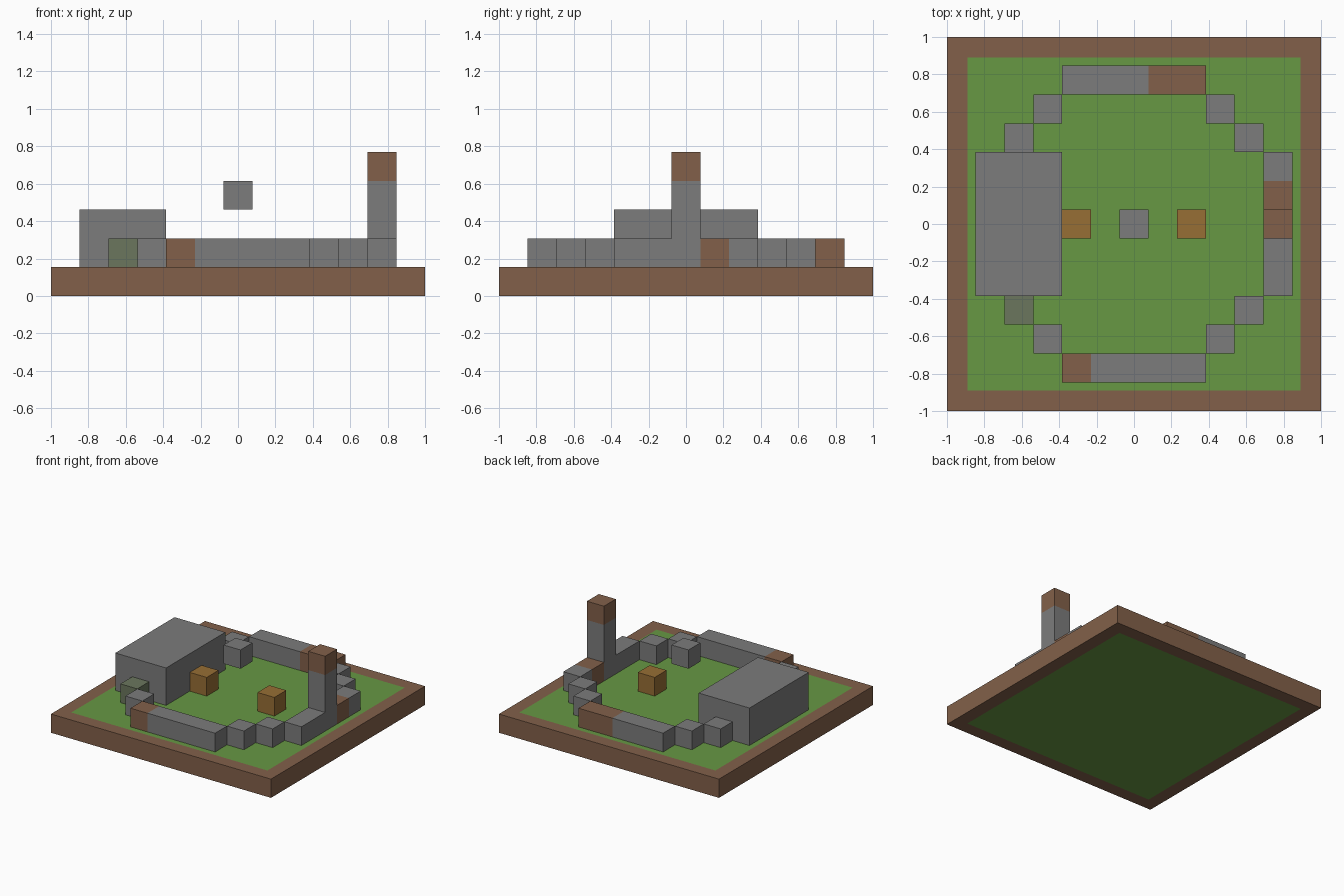
import bpy, bmesh
from mathutils import Vector

cube = bpy.data.objects.get("Cube")
if cube:
    bpy.data.objects.remove(cube)

CELL = 2 / 13  # the model sits on a 13 x 13 block grid


def material(name, rgb):
    m = bpy.data.materials.new(name)
    m.use_nodes = True
    m.diffuse_color = (*rgb, 1)
    bsdf = next(n for n in m.node_tree.nodes if n.type == 'BSDF_PRINCIPLED')
    bsdf.inputs["Base Color"].default_value = (*rgb, 1)
    return m


STONE = material("grey stone", (0.20, 0.20, 0.20))
EARTH = material("brown earth", (0.225, 0.118, 0.068))
GRASS = material("green grass", (0.136, 0.315, 0.057))
WOOD = material("orange wood", (0.31, 0.157, 0.035))
MOSS = material("mossy stone", (0.145, 0.18, 0.11))


def finish(bm, name, mats):
    mesh = bpy.data.meshes.new(name)
    bm.to_mesh(mesh)
    bm.free()
    for m in mats:
        mesh.materials.append(m)
    obj = bpy.data.objects.new(name, mesh)
    bpy.context.collection.objects.link(obj)


def box_mesh(lo, hi):
    """Box filling whole blocks from lo to hi; layer 0 rests on the ground."""
    a = Vector((lo[0] - .5, lo[1] - .5, lo[2])) * CELL
    b = Vector((hi[0] + .5, hi[1] + .5, hi[2] + 1)) * CELL
    bm = bmesh.new()
    bmesh.ops.create_cube(bm, size=1)
    for v in bm.verts:
        v.co = Vector([(a[i] + b[i]) / 2 + v.co[i] * (b[i] - a[i]) for i in range(3)])
    return bm


def blocks(name, lo, hi=None, mat=STONE, cut=None):
    """Solid run of blocks; cut = (axis, grid position, side) paints one end earth."""
    bm = box_mesh(lo, hi or lo)
    if cut:
        axis, pos, side = cut
        no = Vector((0, 0, 0))
        no[axis] = side
        point = Vector((0, 0, 0))
        point[axis] = pos * CELL
        bmesh.ops.bisect_plane(bm, geom=bm.verts[:] + bm.edges[:] + bm.faces[:],
                               plane_co=point, plane_no=no)
        for f in bm.faces:
            if (f.calc_center_median() - point).dot(no) > 0.001:
                f.material_index = 1
    finish(bm, name, [mat, EARTH] if cut else [mat])


# Base slab with a grass field inset on its top and underside
bm = box_mesh((-6, -6, 0), (6, 6, 0))
fields = [f for f in bm.faces if abs(f.normal.z) > 0.5]
bmesh.ops.inset_individual(bm, faces=fields, thickness=CELL)
for f in fields:
    f.material_index = 1
finish(bm, "base", [EARTH, GRASS])

# Straight walls, each with a patch of earth at one end
blocks("front_wall", (-2, -5, 1), (2, -5, 1), cut=(0, -1.5, -1))
blocks("back_wall", (-2, 5, 1), (2, 5, 1), cut=(0, 0.5, 1))
blocks("left_wall_front", (5, -2, 1), (5, -1, 1))
blocks("left_wall_back", (5, 1, 1), (5, 2, 1), cut=(1, 1.5, -1))

# Tower with an earth cap, and the large block opposite
blocks("tower", (5, 0, 1), (5, 0, 4), cut=(2, 4, 1))
blocks("large_block", (-5, -2, 1), (-3, 2, 2))

# Stepped corner stones
for sx, side in ((-1, "right"), (1, "left")):
    for sy, end in ((-1, "front"), (1, "back")):
        mossy = sx < 0 and sy < 0
        blocks(f"{end}_{side}_outer_stone", (sx * 4, sy * 3, 1), mat=MOSS if mossy else STONE)
        blocks(f"{end}_{side}_inner_stone", (sx * 3, sy * 4, 1))

# Centre pieces
blocks("floating_stone", (0, 0, 3))
blocks("right_crate", (-2, 0, 1), mat=WOOD)
blocks("left_crate", (2, 0, 1), mat=WOOD)
